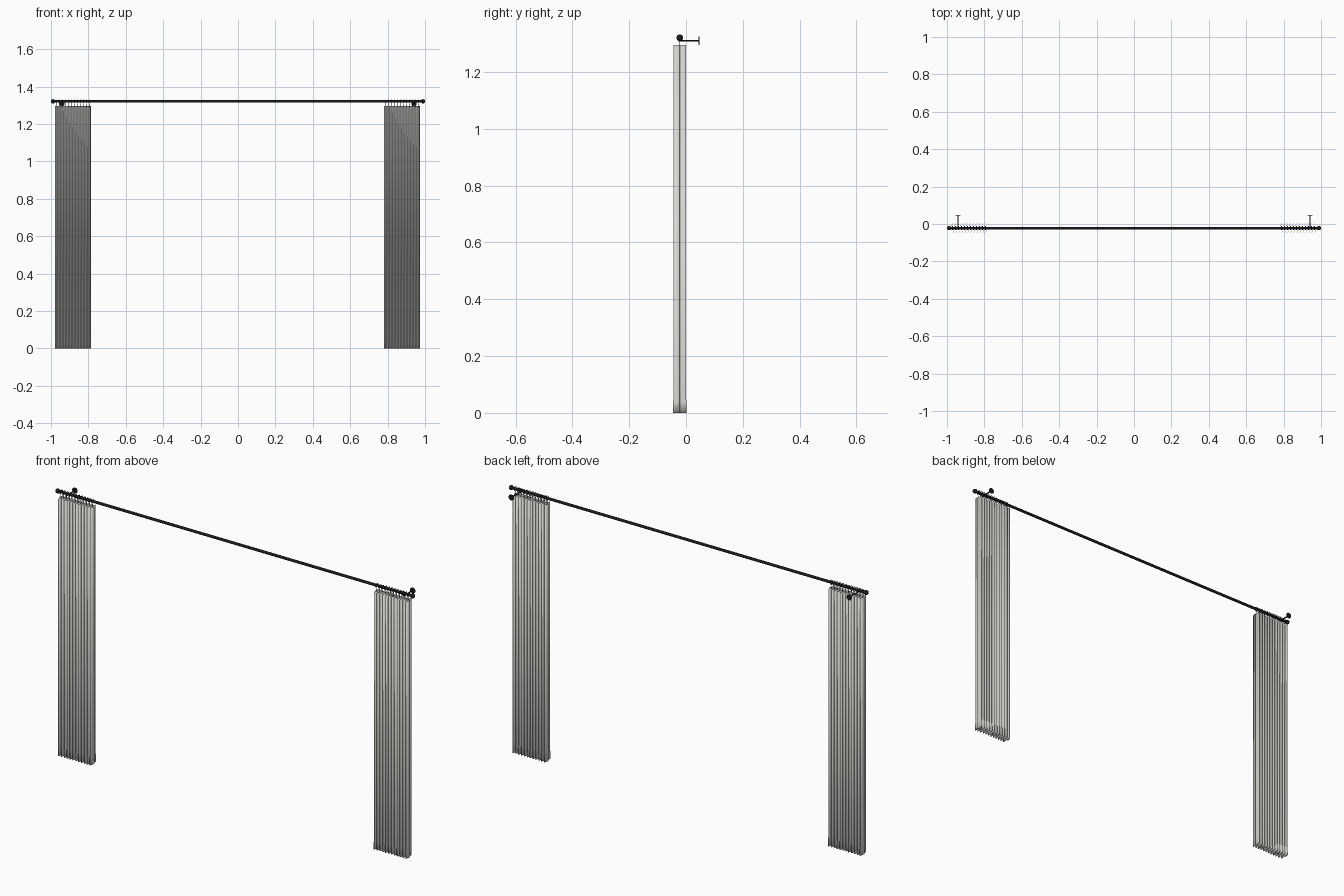
import bpy, bmesh, math
from mathutils import Vector, Matrix

if "Cube" in bpy.data.objects:
    bpy.data.objects.remove(bpy.data.objects["Cube"])

ROD_Y, ROD_Z = -0.022, 1.321
FOLDS = 12


def make_mat(name, col):
    m = bpy.data.materials.new(name)
    m.diffuse_color = (*col, 1)
    m.use_nodes = True
    m.node_tree.nodes["Principled BSDF"].inputs["Base Color"].default_value = m.diffuse_color
    return m


BLACK = make_mat("black metal", (0.012, 0.012, 0.012))
CLOTH = make_mat("pale grey cloth", (0.66, 0.66, 0.63))


def finish(name, bm, mat, angle=40):
    me = bpy.data.meshes.new(name)
    bm.to_mesh(me)
    bm.free()
    me.materials.append(mat)
    ob = bpy.data.objects.new(name, me)
    bpy.context.collection.objects.link(ob)
    bpy.ops.object.select_all(action='DESELECT')
    ob.select_set(True)
    bpy.context.view_layer.objects.active = ob
    bpy.ops.object.shade_smooth_by_angle(angle=math.radians(angle))
    return ob


def cylinder(bm, a, b, r, sides=16):
    a, b = Vector(a), Vector(b)
    rot = (b - a).to_track_quat('Z', 'Y').to_matrix().to_4x4()
    bmesh.ops.create_cone(bm, cap_ends=True, segments=sides, radius1=r, radius2=r,
                          depth=(b - a).length,
                          matrix=Matrix.Translation((a + b) / 2) @ rot)


def torus(bm, centre, R, r, tilt, n=20, k=6):
    # ring around the x axis, leaning slightly
    mat = Matrix.Translation(centre) @ Matrix.Rotation(tilt, 4, 'Y')
    rows = []
    for i in range(n):
        a = math.tau * i / n
        row = []
        for j in range(k):
            b = math.tau * j / k
            d = R + r * math.cos(b)
            row.append(bm.verts.new(mat @ Vector((r * math.sin(b), d * math.cos(a), d * math.sin(a)))))
        rows.append(row)
    for i in range(n):
        p, q = rows[i], rows[(i + 1) % n]
        for j in range(k):
            bm.faces.new((p[j], p[(j + 1) % k], q[(j + 1) % k], q[j]))


# Rod
bm = bmesh.new()
cylinder(bm, (-0.985, ROD_Y, ROD_Z), (0.985, ROD_Y, ROD_Z), 0.0068)
finish("rod", bm, BLACK)

for side, sx in (("left", -1), ("right", 1)):
    # End knob
    bm = bmesh.new()
    bmesh.ops.create_uvsphere(bm, u_segments=20, v_segments=12, radius=0.0115,
                              matrix=Matrix.Translation((sx * 0.9885, ROD_Y, ROD_Z)))
    finish(side + "_end_knob", bm, BLACK)

    # Wall bracket: arm under the rod and round wall plate
    bm = bmesh.new()
    x, z = sx * 0.941, 1.31
    cylinder(bm, (x, ROD_Y - 0.004, z), (x, 0.045, z), 0.0032, 12)
    cylinder(bm, (x, 0.0445, z), (x, 0.0475, z), 0.0145, 24)
    cylinder(bm, (x, ROD_Y, z), (x, ROD_Y, ROD_Z), 0.004, 12)
    finish(side + "_wall_bracket", bm, BLACK)

    # Curtain: leaning wave, slightly wider at the hem
    x0 = -0.978 if sx < 0 else 0.781
    width, per = 0.192, 10
    n = FOLDS * per
    bm = bmesh.new()
    rows = []
    for z, amp in ((0, 0.0252), (0.04, 0.0246), (0.045, 0.0236), (1.295, 0.0236)):
        row = []
        for i in range(n + 1):
            s = math.sin(math.tau * i / per)
            row.append(bm.verts.new((x0 + width * i / n + 0.0035 * s, ROD_Y + amp * s, z)))
        rows.append(row)
    for a, b in zip(rows, rows[1:]):
        for i in range(n):
            bm.faces.new((a[i], a[i + 1], b[i + 1], b[i]))
    ob = finish(side + "_curtain", bm, CLOTH, 60)
    mod = ob.modifiers.new("thickness", 'SOLIDIFY')
    mod.thickness = 0.001
    mod.offset = 0

    # Rings and the small hooks that carry the curtain
    bm = bmesh.new()
    for i in range(FOLDS):
        x = x0 + width * (i + 0.5) / FOLDS
        torus(bm, (x, ROD_Y, ROD_Z), 0.0105, 0.0013, 0.25)
        cylinder(bm, (x - 0.002, ROD_Y, ROD_Z - 0.0105), (x, ROD_Y, 1.288), 0.001, 6)
    finish(side + "_curtain_rings", bm, BLACK)
